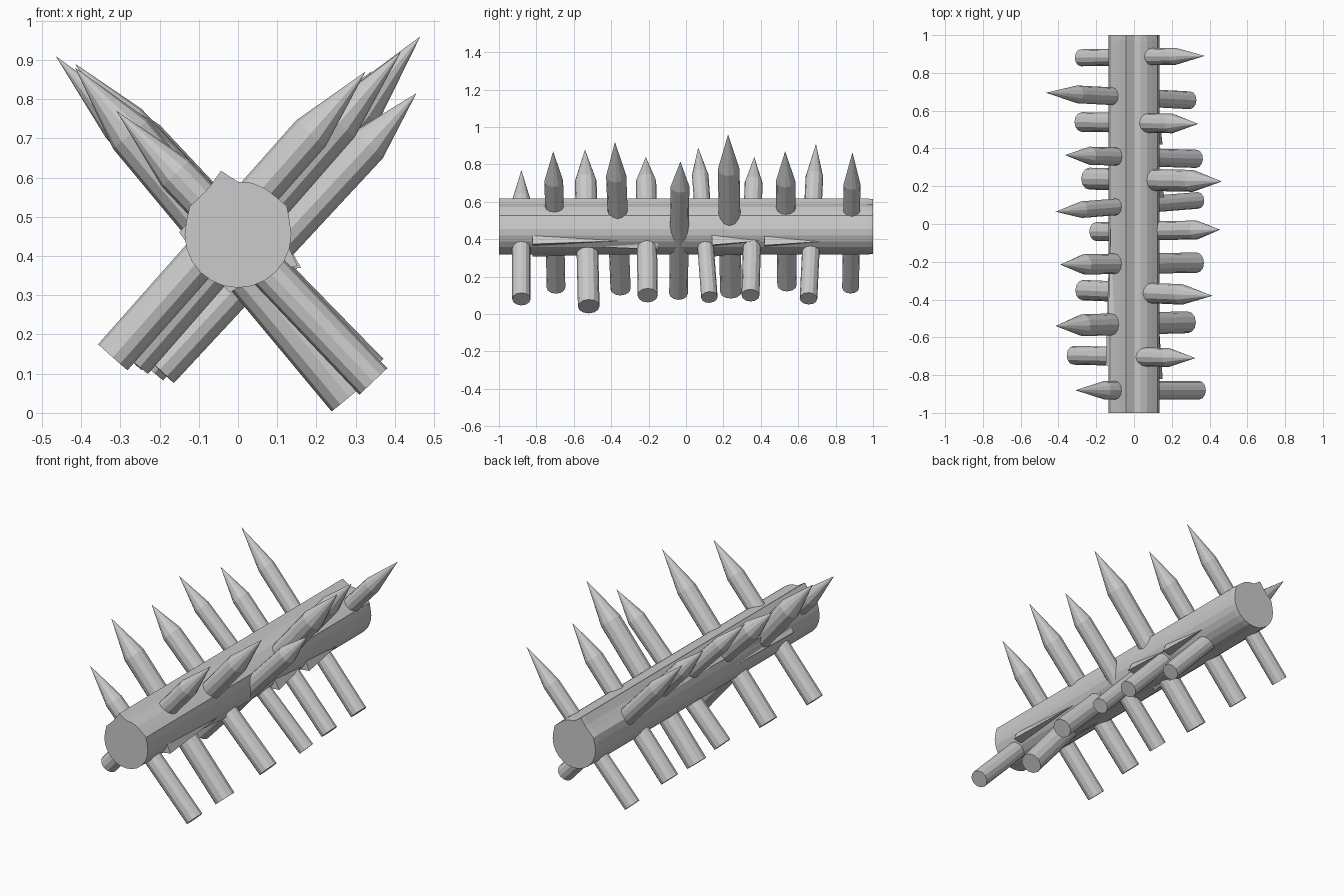
import bpy, bmesh, math
from mathutils import Vector

if "Cube" in bpy.data.objects:
    bpy.data.objects.remove(bpy.data.objects["Cube"])

CZ = 0.455   # height of log centre
R = 0.136    # log radius


def make_object(name, bm):
    bmesh.ops.recalc_face_normals(bm, faces=bm.faces)
    me = bpy.data.meshes.new(name)
    bm.to_mesh(me)
    bm.free()
    ob = bpy.data.objects.new(name, me)
    bpy.context.collection.objects.link(ob)
    return ob


def log_point(angle, r, y):
    a = math.radians(angle)
    return Vector((r * math.cos(a), y, CZ + r * math.sin(a)))


# Central log: faceted trunk with a split ridge running along the top
def build_log():
    bm = bmesh.new()
    profile = [(i * 15, R) for i in range(24)]
    bumps = {30: 0.144, 105: 0.168, 120: 0.142, 150: 0.142, 90: 0.134}
    rings = []
    for y, s in ((-1, 1.0), (-0.97, 1.0), (0.97, 1.0), (1, 0.985)):
        rings.append([bm.verts.new(log_point(a, bumps.get(a, r) * s, y)) for a, r in profile])
    for lo, hi in zip(rings, rings[1:]):
        for i in range(24):
            j = (i + 1) % 24
            bm.faces.new((lo[i], lo[j], hi[j], hi[i]))
    bm.faces.new(rings[0])
    bm.faces.new(rings[-1])
    make_object("log", bm)


# Splintered bark wedge: raised at y0, fading into the log at y1
def build_splinter(i, angle, y0, y1, height):
    bm = bmesh.new()
    v = [bm.verts.new(p) for p in (
        log_point(angle - 20, R - 0.012, y0), log_point(angle + 20, R - 0.012, y0),
        log_point(angle, height, y0), log_point(angle, R - 0.005, y1))]
    for f in ((0, 1, 2), (0, 2, 3), (2, 1, 3), (1, 0, 3)):
        bm.faces.new([v[k] for k in f])
    make_object(f"bark_splinter_{i}", bm)


# Sharpened stake from butt centre to tip
def build_stake(name, butt, tip, r, cone, sides=12):
    butt, tip = Vector(butt), Vector(tip)
    axis = (tip - butt).normalized()
    u = Vector((0, 1, 0)).cross(axis).normalized()
    w = axis.cross(u)
    bm = bmesh.new()
    rings = []
    for c in (butt, tip - axis * cone):
        ring = []
        for k in range(sides):
            a = 2 * math.pi * k / sides
            ring.append(bm.verts.new(c + (u * math.cos(a) + w * math.sin(a)) * r))
        rings.append(ring)
    apex = bm.verts.new(tip)
    for k in range(sides):
        j = (k + 1) % sides
        bm.faces.new((rings[0][k], rings[0][j], rings[1][j], rings[1][k]))
        bm.faces.new((rings[1][k], rings[1][j], apex))
    bm.faces.new(rings[0])
    make_object(name, bm)


build_log()

splinters = [(-28, -0.82, -0.3, 0.172), (-28, 0.14, 0.42, 0.182), (-30, 0.42, 0.75, 0.175),
             (-45, -0.15, -0.55, 0.155), (150, -0.5, 0.3, 0.158), (178, -0.75, -0.1, 0.15),
             (-98, -0.82, -0.2, 0.15), (-98, 0.15, 0.5, 0.148)]
for i, s in enumerate(splinters):
    build_splinter(i + 1, *s)

# Stakes leaning right (tips at +x), then left (tips at -x)
right = [((-0.28, 0.88, 0.14), (0.375, 0.89, 0.865), 0.045, 0.23),
         ((-0.276, 0.54, 0.155), (0.34, 0.53, 0.87), 0.052, 0.21),
         ((-0.235, 0.24, 0.12), (0.465, 0.225, 0.96), 0.058, 0.24),
         ((-0.20, -0.04, 0.11), (0.455, -0.03, 0.815), 0.05, 0.18),
         ((-0.27, -0.35, 0.135), (0.415, -0.38, 0.92), 0.054, 0.24),
         ((-0.319, -0.695, 0.142), (0.325, -0.71, 0.87), 0.05, 0.21)]
left = [((0.296, 0.655, 0.083), (-0.465, 0.695, 0.91), 0.047, 0.24),
        ((0.33, 0.345, 0.10), (-0.365, 0.365, 0.84), 0.048, 0.19),
        ((0.34, 0.125, 0.09), (-0.415, 0.065, 0.89), 0.044, 0.20),
        ((0.332, -0.205, 0.10), (-0.39, -0.215, 0.84), 0.054, 0.18),
        ((0.283, -0.52, 0.041), (-0.415, -0.54, 0.88), 0.058, 0.22),
        ((0.345, -0.88, 0.08), (-0.31, -0.88, 0.77), 0.049, 0.22)]
for side, rows in (("right", right), ("left", left)):
    for i, row in enumerate(rows):
        build_stake(f"stake_{side}_{i + 1}", *row)
